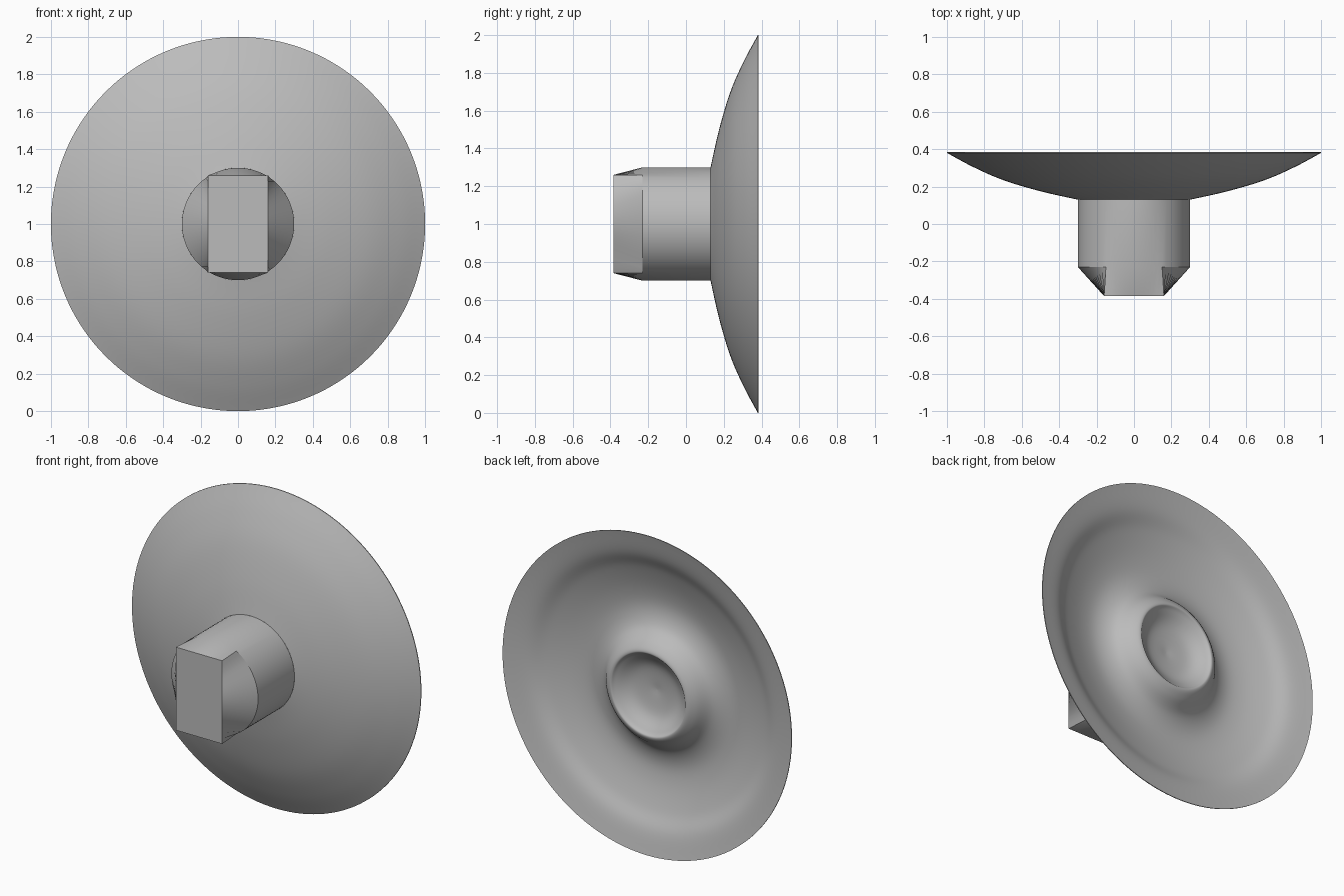
import bpy, bmesh, math
from mathutils import Vector

cube = bpy.data.objects.get("Cube")
if cube:
    bpy.data.objects.remove(cube)

grey = bpy.data.materials.new("plain_grey")
grey.use_nodes = True
colour = (0.5, 0.5, 0.5, 1)
grey.diffuse_color = colour
grey.node_tree.nodes["Principled BSDF"].inputs["Base Color"].default_value = colour

AXIS_Z = 1.0


def smooth_path(points, steps=6):
    """Catmull-Rom curve through (radius, y) points."""
    p = [Vector(q) for q in points]
    p = [2 * p[0] - p[1]] + p + [2 * p[-1] - p[-2]]
    path = []
    for a, b, c, d in zip(p, p[1:], p[2:], p[3:]):
        for i in range(steps):
            t = i / steps
            path.append(0.5 * (2 * b + (c - a) * t + (2 * a - 5 * b + 4 * c - d) * t**2
                               + (3 * b - a - 3 * c + d) * t**3))
    path.append(p[-2])
    return [tuple(q) for q in path]


def circle(radius, y, sides):
    angles = [math.tau * i / sides for i in range(sides)]
    return [(radius * math.cos(a), y, AXIS_Z + radius * math.sin(a)) for a in angles]


def rectangle(half_x, half_z, y, sides):
    """Ring of points on a rectangle, with the nearest ones snapped to its corners."""
    ring = []
    for i in range(sides):
        a = math.tau * i / sides
        c, s = math.cos(a), math.sin(a)
        k = min(half_x / max(abs(c), 1e-6), half_z / max(abs(s), 1e-6))
        x, z = k * c, k * s
        if math.hypot(abs(x) - half_x, abs(z) - half_z) < 0.02:
            x, z = math.copysign(half_x, x), math.copysign(half_z, z)
        ring.append((x, y, AXIS_Z + z))
    return ring


def loft(name, rings, angle):
    """Skin a list of rings and cap the last one."""
    bm = bmesh.new()
    loops = [[bm.verts.new(co) for co in ring] for ring in rings]
    n = len(loops[0])
    for lower, upper in zip(loops, loops[1:]):
        for i in range(n):
            j = (i + 1) % n
            bm.faces.new((lower[i], lower[j], upper[j], upper[i]))
    bm.faces.new(loops[-1])
    bmesh.ops.recalc_face_normals(bm, faces=bm.faces)
    mesh = bpy.data.meshes.new(name)
    bm.to_mesh(mesh)
    bm.free()
    mesh.materials.append(grey)
    obj = bpy.data.objects.new(name, mesh)
    bpy.context.collection.objects.link(obj)
    bpy.ops.object.select_all(action="DESELECT")
    obj.select_set(True)
    bpy.context.view_layer.objects.active = obj
    bpy.ops.object.shade_smooth_by_angle(angle=math.radians(angle))
    return obj


# Suction cup: convex front, thin rim, hollow back with a dimpled mound
front = smooth_path([(0.3, 0.13), (0.5, 0.175), (0.7, 0.235), (0.86, 0.305), (1.0, 0.38)])
back = smooth_path([(1.0, 0.385), (0.86, 0.35), (0.75, 0.297), (0.6, 0.25), (0.48, 0.238),
                    (0.38, 0.27), (0.31, 0.345), (0.265, 0.375), (0.235, 0.355),
                    (0.15, 0.305), (0.005, 0.285)])
loft("suction_cup", [circle(r, y, 144) for r, y in front + back], 40)

# Stem: round shaft tapering to a rectangular tip
SIDES = 72
loft("stem", [circle(0.3, 0.13, SIDES), circle(0.3, -0.23, SIDES),
              rectangle(0.16, 0.26, -0.385, SIDES)], 30)
